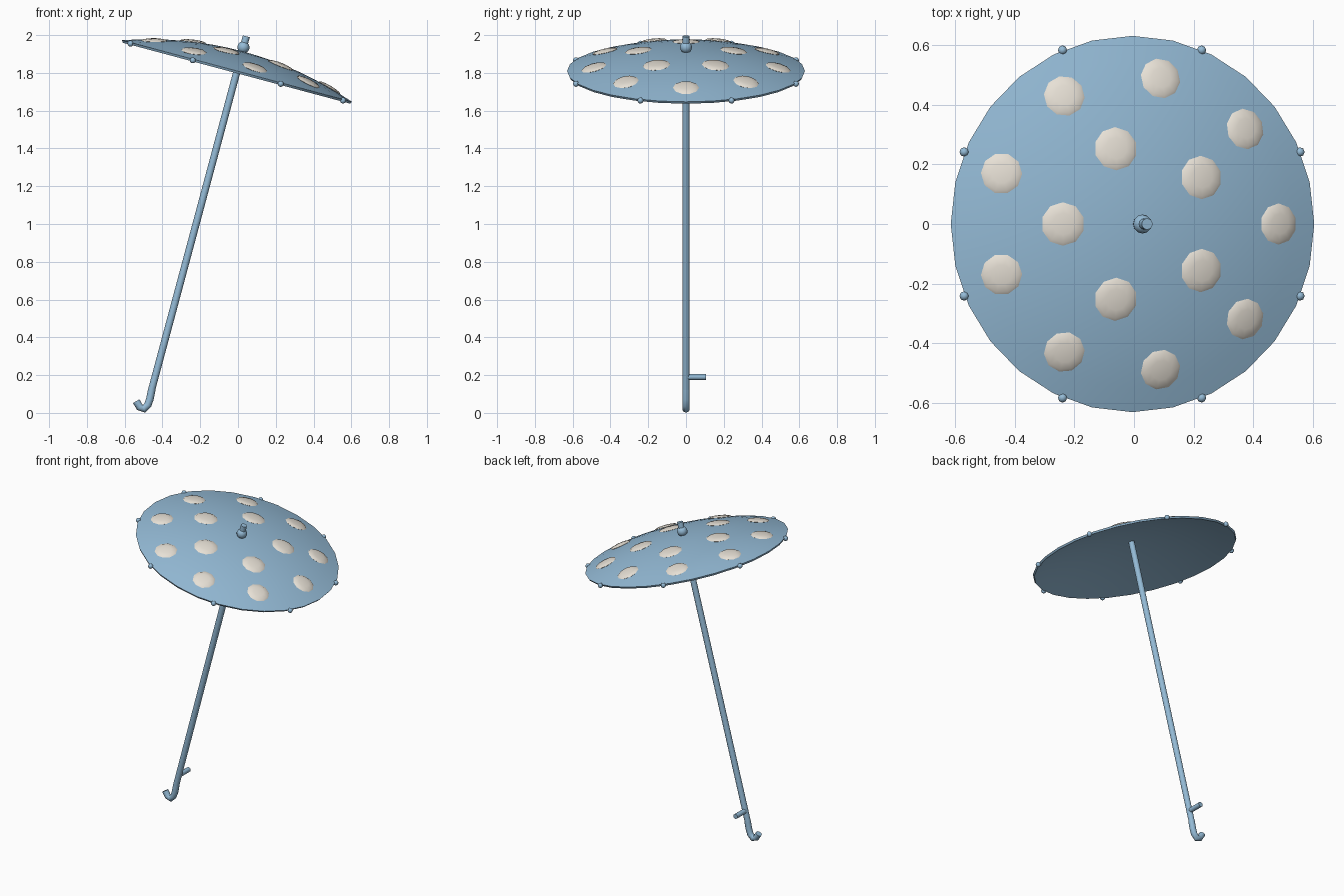
import bpy, bmesh, math
from mathutils import Matrix, Vector

if "Cube" in bpy.data.objects:
    bpy.data.objects.remove(bpy.data.objects["Cube"])

# Local frame: canopy rim centre at the origin, shaft along z, leaned 15 degrees
LEAN = Matrix.Translation((-0.005, 0, 1.81)) @ Matrix.Rotation(math.radians(15), 4, 'Y')
R, H = 0.63, 0.108


def material(name, rgb):
    m = bpy.data.materials.new(name)
    m.diffuse_color = (*rgb, 1)
    m.use_nodes = True
    m.node_tree.nodes["Principled BSDF"].inputs["Base Color"].default_value = m.diffuse_color
    return m


BLUE = material("blue", (0.30, 0.50, 0.68))
CREAM = material("cream", (0.80, 0.75, 0.67))


def finish(name, bm, mat, matrix=LEAN, angle=35):
    bmesh.ops.recalc_face_normals(bm, faces=bm.faces)
    me = bpy.data.meshes.new(name)
    bm.to_mesh(me)
    bm.free()
    me.materials.append(mat)
    ob = bpy.data.objects.new(name, me)
    bpy.context.collection.objects.link(ob)
    ob.matrix_world = matrix
    bpy.ops.object.select_all(action='DESELECT')
    ob.select_set(True)
    bpy.context.view_layer.objects.active = ob
    bpy.ops.object.shade_smooth_by_angle(angle=math.radians(angle))
    return ob


def lathe(name, profile, seg, mat, matrix=LEAN, angle=35):
    bm = bmesh.new()
    vs = [bm.verts.new((r, 0, z)) for r, z in profile]
    es = [bm.edges.new(p) for p in zip(vs, vs[1:])]
    bmesh.ops.spin(bm, geom=vs + es, axis=(0, 0, 1), cent=(0, 0, 0),
                   angle=math.tau, steps=seg, use_merge=True)
    bmesh.ops.remove_doubles(bm, verts=bm.verts, dist=1e-5)
    return finish(name, bm, mat, matrix, angle)


def dome(r):
    return H * (1 - (r / R) ** 2)


# Thin canopy shell, outer skin then underside
radii = [R * i / 8 for i in range(9)]
outer = [(r, dome(r)) for r in radii]
inner = [(r * 0.99, dome(r) - 0.012) for r in reversed(radii)]
lathe("canopy", outer + inner, 28, BLUE)

# Flattened spots in two rings, lying on the canopy
for ring, (count, dist, size, start) in enumerate([(5, 0.265, 0.073, 180), (9, 0.495, 0.069, 0)]):
    slope = math.atan(2 * H * dist / R ** 2)
    for i in range(count):
        a = math.radians(start) + math.tau * i / count
        place = (Matrix.Rotation(a, 4, 'Z') @ Matrix.Translation((dist, 0, dome(dist)))
                 @ Matrix.Rotation(slope, 4, 'Y') @ Matrix.Diagonal((size, size, 0.012, 1)))
        bm = bmesh.new()
        bmesh.ops.create_uvsphere(bm, u_segments=10, v_segments=6, radius=1, matrix=place)
        finish(f"spot_{ring}_{i}", bm, CREAM, angle=60)

# Rib tips around the rim
for i in range(8):
    a = math.radians(22.5 + 45 * i)
    bm = bmesh.new()
    bmesh.ops.create_uvsphere(bm, u_segments=8, v_segments=6, radius=0.016,
                              matrix=Matrix.Translation((R * math.cos(a), R * math.sin(a), -0.006)))
    finish(f"rib_tip_{i}", bm, BLUE, angle=60)

# Shaft
lathe("shaft", [(0, -1.75), (0.019, -1.75), (0.019, 0.1), (0, 0.1)], 12, BLUE)

# Finial: rounded knob and a short cap
bm = bmesh.new()
bmesh.ops.create_uvsphere(bm, u_segments=12, v_segments=8, radius=0.032,
                          matrix=Matrix.Translation((0, 0, 0.13)))
finish("finial_knob", bm, BLUE, angle=60)
lathe("finial_cap", [(0, 0.13), (0.019, 0.13), (0.019, 0.19), (0, 0.19)], 12, BLUE)


# Hook handle: round section swept along a bent path
path = [(-0.456, 0.125), (-0.466, 0.075), (-0.477, 0.042), (-0.498, 0.021),
        (-0.520, 0.030), (-0.539, 0.062)]
pts = [Vector((x, 0, z)) for x, z in path]
bm = bmesh.new()
rings = []
for i, p in enumerate(pts):
    t = (pts[min(i + 1, len(pts) - 1)] - pts[max(i - 1, 0)]).normalized()
    side = t.cross(Vector((0, 1, 0)))
    rings.append([bm.verts.new(p + 0.02 * (math.cos(b) * side + math.sin(b) * Vector((0, 1, 0))))
                  for b in (math.tau * k / 10 for k in range(10))])
for a, b in zip(rings, rings[1:]):
    for k in range(10):
        bm.faces.new((a[k], a[k - 1], b[k - 1], b[k]))
bm.faces.new(rings[0])
bm.faces.new(rings[-1])
finish("hook_handle", bm, BLUE, Matrix(), 50)

# Side peg near the handle
lathe("side_peg", [(0, 0), (0.016, 0), (0.016, 0.105), (0, 0.105)], 10, BLUE,
      Matrix.Translation((-0.44, 0, 0.19)) @ Matrix.Rotation(math.radians(-90), 4, 'X'), 40)
